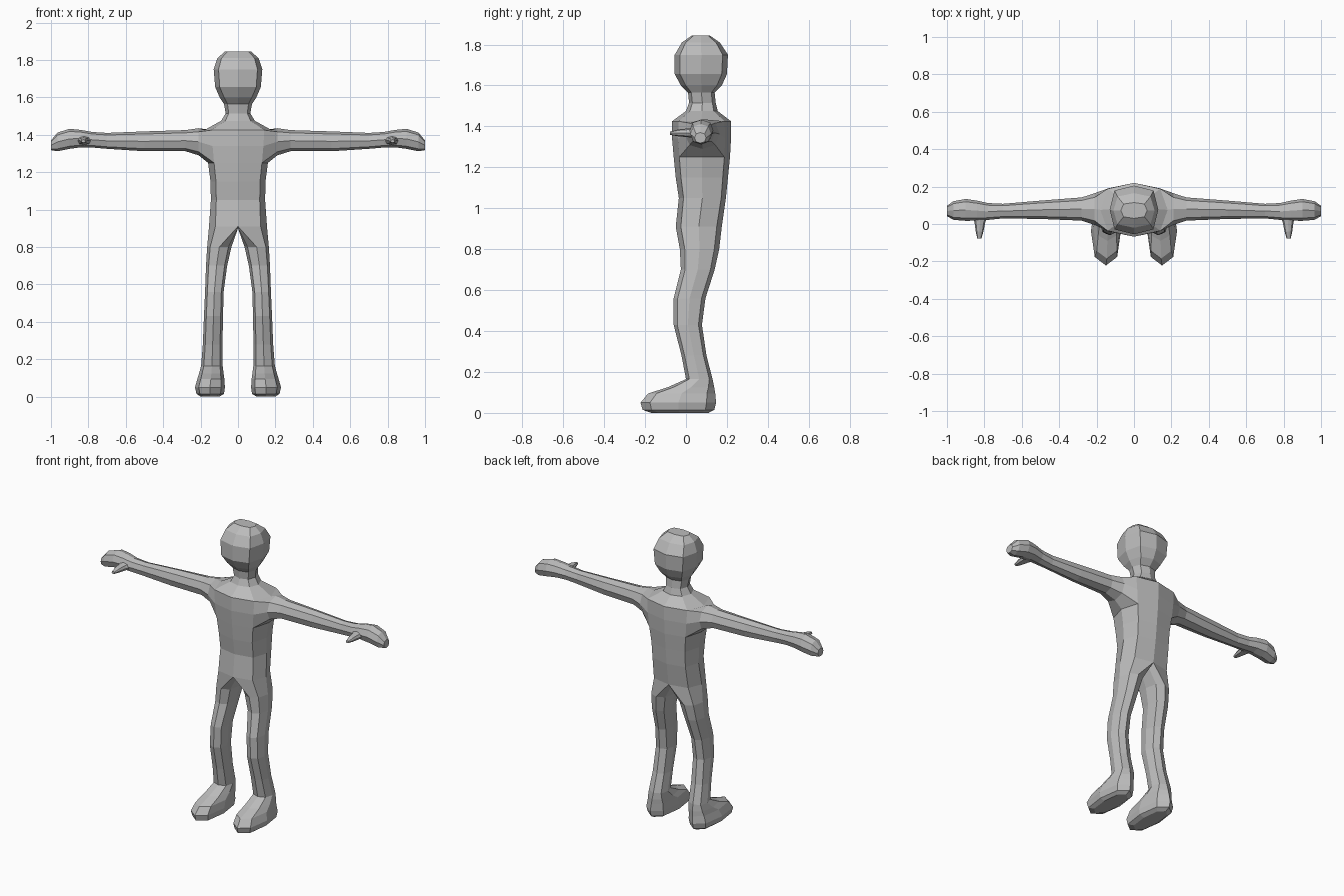
import bpy, bmesh

skin = bpy.data.materials.new("plain grey")
skin.diffuse_color = (0.5, 0.5, 0.5, 1)


def bridge(bm, a, b, closed=True):
    """Join two equal rows of vertices with quads."""
    n = len(a)
    for i in range(n if closed else n - 1):
        j = (i + 1) % n
        bm.faces.new((a[i], a[j], b[j], b[i]))


def octagon(u0, u1, v0, v1, k):
    """Eight points around a box, starting at the middle of the v0 side."""
    cu, cv, hu, hv = (u0 + u1) / 2, (v0 + v1) / 2, (u1 - u0) / 2, (v1 - v0) / 2
    dirs = ((0, -1), (k, -k), (1, 0), (k, k), (0, 1), (-k, k), (-1, 0), (-k, -k))
    return [(cu + a * hu, cv + b * hv) for a, b in dirs]


def finish(bm, name):
    """Make a mirrored object from the right half."""
    bmesh.ops.recalc_face_normals(bm, faces=bm.faces)
    me = bpy.data.meshes.new(name)
    bm.to_mesh(me)
    bm.free()
    me.materials.append(skin)
    ob = bpy.data.objects.new(name, me)
    bpy.context.collection.objects.link(ob)
    mod = ob.modifiers.new("mirror", 'MIRROR')
    mod.use_clip = True
    mod.merge_threshold = 0.0005
    return ob


bm = bmesh.new()

# torso, neck and head: half rings (z, half width, front y, back y, corner fullness)
trunk = [
    (0.91, 0.155, -0.05, 0.175, 0.78),
    (1.05, 0.145, -0.035, 0.195, 0.80),
    (1.15, 0.147, -0.05, 0.205, 0.80),
    (1.25, 0.160, -0.06, 0.215, 0.80),
    (1.34, 0.170, -0.068, 0.22, 0.80),
    (1.425, 0.180, -0.068, 0.22, 0.78),
    (1.475, 0.090, 0.000, 0.155, 0.75),
    (1.515, 0.066, 0.015, 0.145, 0.75),
    (1.565, 0.075, 0.010, 0.140, 0.75),
    (1.60, 0.098, -0.025, 0.175, 0.76),
    (1.655, 0.122, -0.055, 0.20, 0.80),
    (1.75, 0.130, -0.055, 0.205, 0.80),
    (1.81, 0.110, -0.020, 0.165, 0.80),
    (1.845, 0.070, 0.030, 0.115, 0.80),
]
rows = [[bm.verts.new((x, y, z)) for x, y in octagon(-w, w, f, b, k)[:5]]
        for z, w, f, b, k in trunk]
for a, b in zip(rows, rows[1:]):
    bridge(bm, a, b, False)
bm.faces.new(rows[-1])

# arm: opens the torso side around one vertex and lofts outwards
low, mid, top = rows[3:6]
bm.verts.remove(mid[2])
ring = [low[2], low[3], mid[3], top[3], top[2], top[1], mid[1], low[1]]
ring = ring[-1:] + ring[:-1]
arm = [  # x, y range, z range
    (0.21, -0.005, 0.165, 1.29, 1.435),
    (0.28, 0.018, 0.142, 1.312, 1.425),
    (0.50, 0.027, 0.125, 1.312, 1.418),
    (0.70, 0.030, 0.108, 1.325, 1.41),
    (0.78, 0.022, 0.112, 1.332, 1.415),
    (0.84, 0.018, 0.125, 1.333, 1.426),
    (0.90, 0.017, 0.134, 1.325, 1.432),
    (0.965, 0.022, 0.122, 1.312, 1.412),
    (1.00, 0.042, 0.098, 1.318, 1.37),
]
for x, y0, y1, z0, z1 in arm:
    pts = octagon(y0, y1, z0, z1, 0.74)
    new = [bm.verts.new((x, y, z)) for y, z in pts[-1:] + pts[:-1]]
    bridge(bm, ring, new)
    ring = new
bm.faces.new(ring)

# leg and foot: the half hip row is closed by crotch vertices on the centre line
ring = rows[0] + [bm.verts.new((0, y, 0.90)) for y in (0.13, 0.06, -0.005)]
leg = [  # z, x range, y range
    (0.80, 0.035, 0.165, -0.03, 0.162),
    (0.70, 0.058, 0.171, -0.025, 0.14),
    (0.56, 0.077, 0.176, -0.06, 0.095),
    (0.43, 0.080, 0.182, -0.06, 0.078),
    (0.28, 0.083, 0.188, -0.022, 0.10),
    (0.165, 0.082, 0.197, 0.00, 0.13),
    (0.125, 0.077, 0.208, -0.09, 0.138),
    (0.095, 0.073, 0.217, -0.185, 0.143),
    (0.05, 0.070, 0.23, -0.222, 0.147),
    (0.015, 0.075, 0.222, -0.212, 0.138),
    (0.00, 0.10, 0.20, -0.17, 0.11),
]
for z, x0, x1, y0, y1 in leg:
    new = [bm.verts.new((x, y, z)) for x, y in octagon(x0, x1, y0, y1, 0.75)]
    bridge(bm, ring, new)
    ring = new
bm.faces.new(ring)
finish(bm, "body")

# thumb: small tapered loft pointing forward from the hand
bm = bmesh.new()
ring = None
for y, x0, x1, z0, z1 in ((0.05, 0.775, 0.865, 1.345, 1.395),
                          (0.01, 0.795, 0.853, 1.347, 1.39),
                          (-0.04, 0.805, 0.846, 1.352, 1.385),
                          (-0.078, 0.816, 0.838, 1.358, 1.374)):
    new = [bm.verts.new((x, y, z)) for x, z in octagon(x0, x1, z0, z1, 0.72)]
    if ring:
        bridge(bm, ring, new)
    else:
        bm.faces.new(new)
    ring = new
bm.faces.new(ring)
finish(bm, "thumb")
